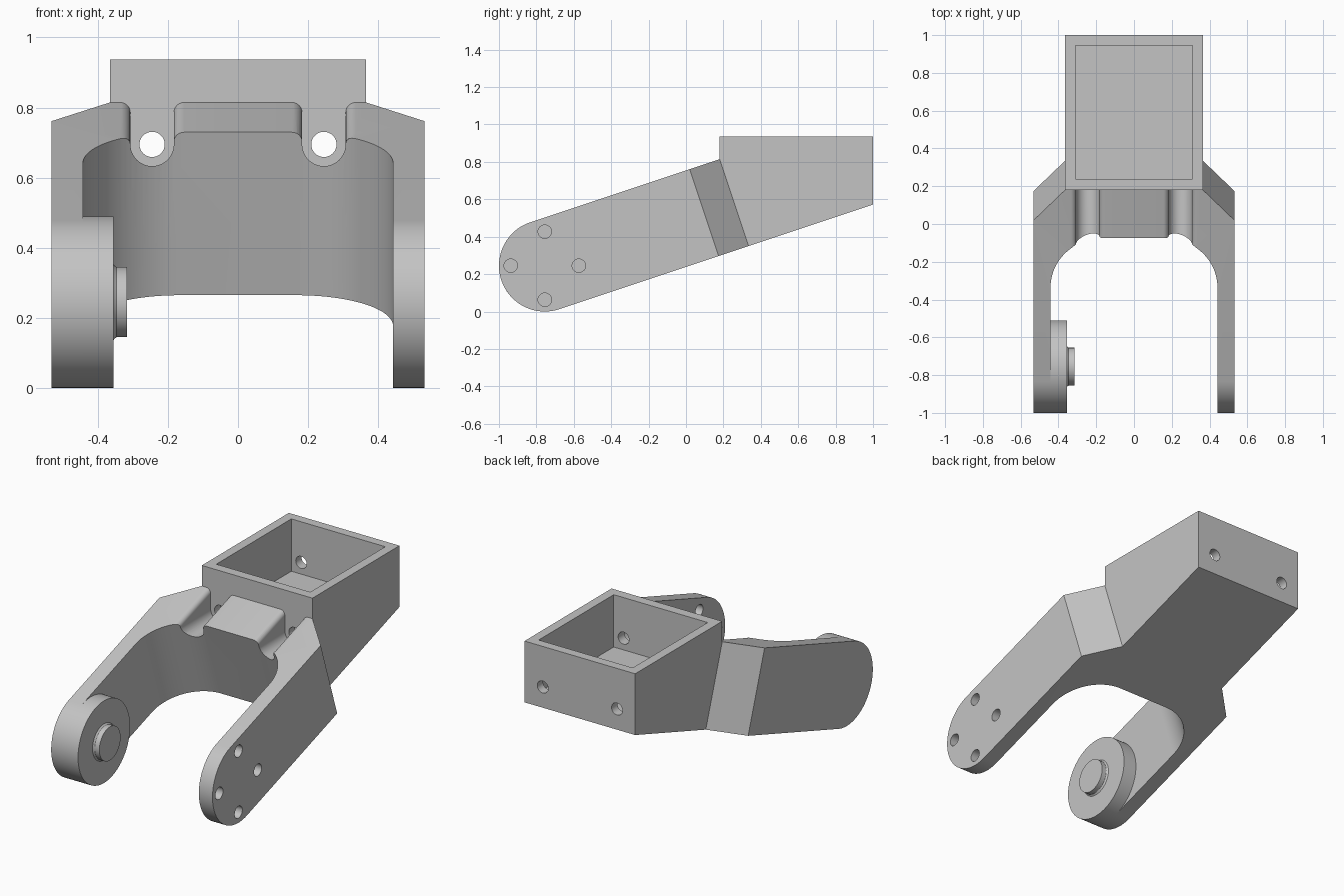
import bpy, bmesh, math
from mathutils import Vector

if bpy.data.objects.get("Cube"):
    bpy.data.objects.remove(bpy.data.objects["Cube"])

grey = bpy.data.materials.new("plain_grey")
grey.use_nodes = True
grey.diffuse_color = (0.55, 0.55, 0.55, 1)
grey.node_tree.nodes["Principled BSDF"].inputs["Base Color"].default_value = grey.diffuse_color

# Tilted arm frame: origin at the pivot, u along the arm, v across it
R = 0.245
PY, PZ = -0.755, R
TILT = math.atan(1 / 3)
C, S = math.cos(TILT), math.sin(TILT)


def tilted(x, u, v):
    return Vector((x, PY + u * C - v * S, PZ + u * S + v * C))


def arc(cx, cy, r, start, end, n):
    angles = [math.radians(start + (end - start) * i / n) for i in range(n + 1)]
    return [(cx + r * math.cos(a), cy + r * math.sin(a)) for a in angles]


def loft(name, rings):
    """Solid skinned through matching rings of points, capped at both ends."""
    bm = bmesh.new()
    rows = [[bm.verts.new(p) for p in ring] for ring in rings]
    n = len(rows[0])
    for a, b in zip(rows, rows[1:]):
        for i in range(n):
            j = (i + 1) % n
            bm.faces.new((a[i], a[j], b[j], b[i]))
    bm.faces.new(rows[0])
    bm.faces.new(rows[-1])
    bmesh.ops.recalc_face_normals(bm, faces=bm.faces)
    mesh = bpy.data.meshes.new(name)
    bm.to_mesh(mesh)
    bm.free()
    mesh.materials.append(grey)
    ob = bpy.data.objects.new(name, mesh)
    bpy.context.collection.objects.link(ob)
    return ob


def turned_x(name, y, z, steps, n=64):
    """Round part along x from (x, radius) steps."""
    return loft(name, [[(x, py, pz) for py, pz in arc(y, z, r, 0, 360, n)[:-1]]
                       for x, r in steps])


def box(name, x, y0, y1, z0, z1):
    return loft(name, [[(-x, y0, z), (x, y0, z), (x, y1, z), (-x, y1, z)] for z in (z0, z1)])


def combine(target, other, operation):
    mod = target.modifiers.new(operation.lower(), "BOOLEAN")
    mod.operation, mod.solver, mod.object = operation, "EXACT", other
    bpy.context.view_layer.objects.active = target
    bpy.ops.object.modifier_apply(modifier=mod.name)
    bpy.data.objects.remove(other)


def smooth(ob):
    bpy.ops.object.select_all(action="DESELECT")
    ob.select_set(True)
    bpy.context.view_layer.objects.active = ob
    bpy.ops.object.shade_smooth_by_angle(angle=math.radians(25))


# Fork: rounded side profile intersected with its plan outline
END = 1.067
side = arc(0, 0, R, 90, 270, 48) + [(END, -R), (END, R)]
fork = loft("fork_bracket", [[tilted(x, u, v) for u, v in side] for x in (-0.7, 0.7)])
half = [(0.365, END), (0.532, 0.898), (0.532, -0.4), (0.442, -0.4)]
half += arc(0.167, 0.523, 0.275, 0, 90, 24)
plan = half + [(-x, u) for x, u in reversed(half)]
combine(fork, loft("plan", [[tilted(x, u, v) for x, u in plan] for v in (-0.5, 0.5)]), "INTERSECT")

# Screwdriver channels with rounded lips that follow the sloping top
HX, HZ, CR, LIP = 0.245, 0.695, 0.062, 0.03


def channel_ring(cx, y):
    top = 0.815 - (0.18 - y) / 3
    dz = min(LIP, top - HZ - 0.001)
    lip = [(CR + LIP * (1 - math.cos(t)), top - dz * (1 - math.sin(t)))
           for t in (math.radians(15 * i) for i in range(7))]
    lip.append((CR + LIP, 1.1))
    pts = [(-x, z) for x, z in reversed(lip)] + arc(0, HZ, CR, 180, 360, 24) + lip
    return [(cx + x, y, z) for x, z in pts]


for sx in (-1, 1):
    rings = [channel_ring(sx * HX, y) for y in (-0.13, -0.09, 0.45)]
    combine(fork, loft("channel", rings), "DIFFERENCE")

# Open-topped housing with a sloping underside
def underside(y):
    return PZ + (y - PY) / 3 - R / C


outline = [(0.18, 0.937), (0.18, underside(0.18)), (1, underside(1)), (1, 0.937)]
housing = loft("housing", [[(x, y, z) for y, z in outline] for x in (-0.365, 0.365)])
combine(fork, housing, "UNION")
combine(fork, box("cavity", 0.31, 0.238, 0.945, 0.625, 1.2), "DIFFERENCE")

# Screw holes through the front and back walls
HOLE = 0.036
for sx in (-1, 1):
    circle = arc(sx * HX, HZ, HOLE, 0, 360, 32)[:-1]
    combine(fork, loft("wall_hole", [[(x, y, z) for x, z in circle] for y in (0.1, 1.2)]),
            "DIFFERENCE")

# Four mounting holes through the left arm
for dy, dz in ((1, 0), (-1, 0), (0, 1), (0, -1)):
    hole = turned_x("arm_hole", PY + 0.182 * dy, PZ + 0.182 * dz, [(0.3, HOLE), (0.7, HOLE)], 32)
    combine(fork, hole, "DIFFERENCE")
smooth(fork)

# Pivot disc and stub on the right arm
smooth(turned_x("pivot_disc", PY, PZ, [(-0.442, R), (-0.355, R)], 96))
smooth(turned_x("pivot_stub", PY, PZ, [(-0.356, 0.11), (-0.352, 0.104), (-0.346, 0.1), (-0.316, 0.1)]))
